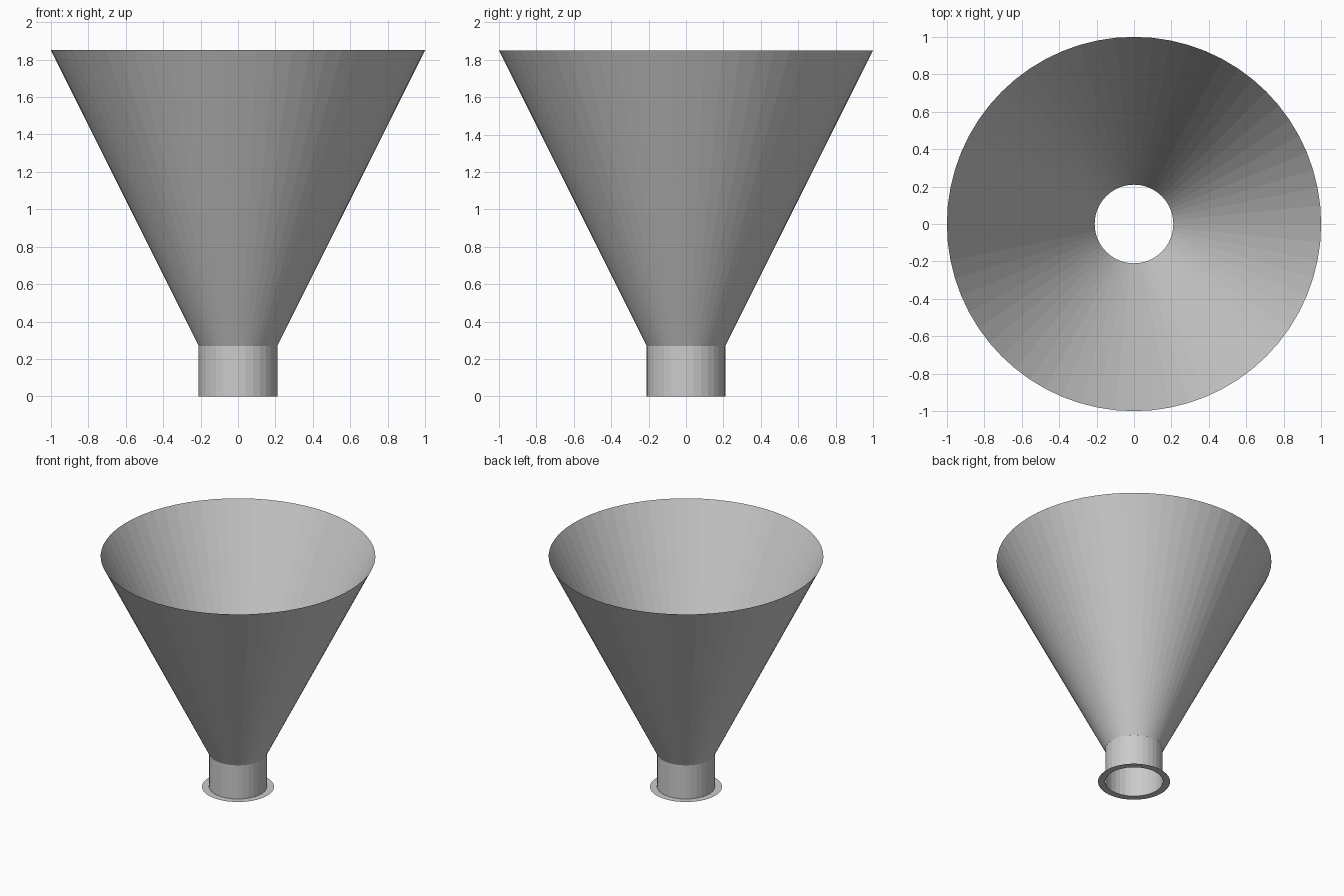
import bpy, bmesh
from math import cos, sin, tau

if "Cube" in bpy.data.objects:
    bpy.data.objects.remove(bpy.data.objects["Cube"])


def lathe(name, profile, sides):
    """Open single-sheet surface of revolution from (radius, z) points."""
    bm = bmesh.new()
    rings = [[bm.verts.new((r * cos(tau * i / sides), r * sin(tau * i / sides), z))
              for i in range(sides)] for r, z in profile]
    for a, b in zip(rings, rings[1:]):
        for i in range(sides):
            j = (i + 1) % sides
            bm.faces.new((a[i], a[j], b[j], b[i]))
    mesh = bpy.data.meshes.new(name)
    bm.to_mesh(mesh)
    bm.free()
    obj = bpy.data.objects.new(name, mesh)
    bpy.context.collection.objects.link(obj)
    return obj


SPOUT_R, NECK_Z, RIM_R, RIM_Z = 0.21, 0.27, 1.0, 1.85

# wide conical hopper, open at both ends
steps = 8
lathe("cone", [(SPOUT_R + (RIM_R - SPOUT_R) * t / steps,
                NECK_Z + (RIM_Z - NECK_Z) * t / steps) for t in range(steps + 1)], 64)

# short straight tube below the cone
lathe("spout", [(SPOUT_R, 0), (SPOUT_R, NECK_Z)], 32)

# paper-thin flat ring around the foot of the spout
lathe("flange", [(0.262, 0), (SPOUT_R, 0)], 64)
